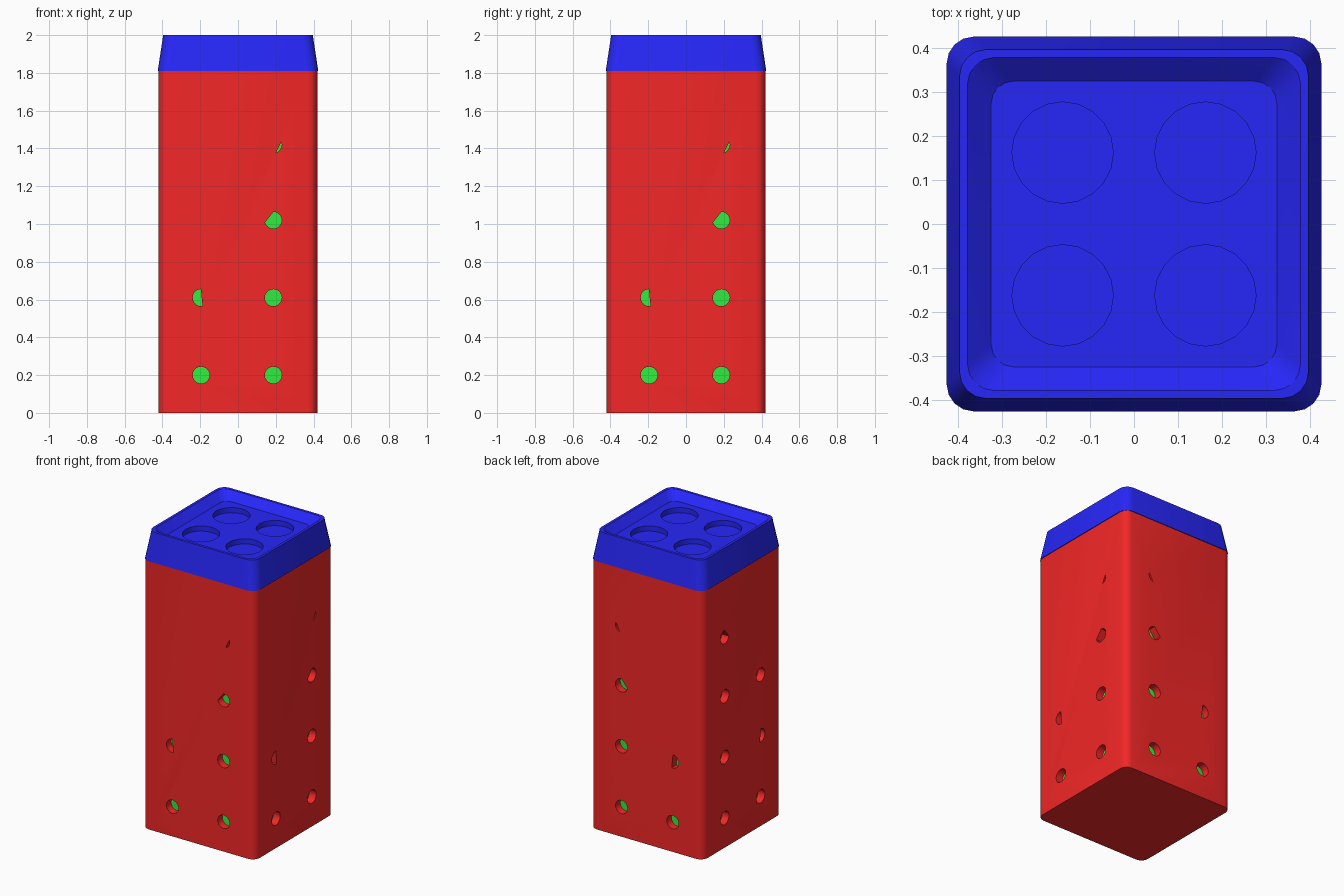
import bpy, bmesh, math
from mathutils import Vector, Matrix

if "Cube" in bpy.data.objects:
    bpy.data.objects.remove(bpy.data.objects["Cube"])


def material(name, rgb):
    m = bpy.data.materials.new(name)
    m.diffuse_color = (*rgb, 1)
    m.use_nodes = True
    m.node_tree.nodes["Principled BSDF"].inputs["Base Color"].default_value = m.diffuse_color
    return m


def finish(name, bm, mat=None):
    bmesh.ops.recalc_face_normals(bm, faces=bm.faces)
    me = bpy.data.meshes.new(name)
    bm.to_mesh(me)
    bm.free()
    ob = bpy.data.objects.new(name, me)
    bpy.context.collection.objects.link(ob)
    if mat:
        me.materials.append(mat)
    return ob


def loft(name, rings, mat=None, seg=4):
    """Stack rounded squares given as (half width, corner radius, z)."""
    bm = bmesh.new()
    loops = []
    for h, r, z in rings:
        loop = []
        for q in range(4):
            a0 = q * math.pi / 2
            c = Vector((h - r, h - r))
            c.rotate(Matrix.Rotation(a0, 2))
            for i in range(seg + 1):
                a = a0 + i / seg * math.pi / 2
                loop.append(bm.verts.new((c.x + r * math.cos(a), c.y + r * math.sin(a), z)))
        loops.append(loop)
    n = len(loops[0])
    for a, b in zip(loops, loops[1:]):
        for i in range(n):
            j = (i + 1) % n
            bm.faces.new((a[i], a[j], b[j], b[i]))
    bm.faces.new(loops[0])
    bm.faces.new(loops[-1])
    return finish(name, bm, mat)


def add_prism(bm, radius, sides, matrix, length, clip=None):
    """Round prism, optionally trimmed to the left of the line clip = (p, q)."""
    part = bmesh.new()
    bmesh.ops.create_circle(part, cap_ends=True, radius=radius, segments=sides)
    if clip:
        p, q = Vector((*clip[0], 0)), Vector((*clip[1], 0))
        d = q - p
        bmesh.ops.bisect_plane(part, geom=part.verts[:] + part.edges[:] + part.faces[:],
                               plane_co=p, plane_no=(d.y, -d.x, 0), clear_outer=True)
    ext = bmesh.ops.extrude_face_region(part, geom=part.faces[:])
    bmesh.ops.translate(part, vec=(0, 0, length),
                        verts=[v for v in ext["geom"] if isinstance(v, bmesh.types.BMVert)])
    # make sure both ends are closed
    bmesh.ops.holes_fill(part, edges=[e for e in part.edges if e.is_boundary], sides=0)
    bmesh.ops.transform(part, matrix=matrix, verts=part.verts)
    bmesh.ops.recalc_face_normals(part, faces=part.faces)
    me = bpy.data.meshes.new("tmp")
    part.to_mesh(me)
    part.free()
    bm.from_mesh(me)
    bpy.data.meshes.remove(me)


def cut(ob, cutter):
    cutter.hide_render = True
    mod = ob.modifiers.new("cut", 'BOOLEAN')
    mod.operation = 'DIFFERENCE'
    mod.solver = 'EXACT'
    mod.object = cutter
    bpy.context.view_layer.objects.active = ob
    bpy.ops.object.modifier_apply(modifier=mod.name)
    bpy.data.objects.remove(cutter)


def smooth(ob):
    bpy.ops.object.select_all(action='DESELECT')
    ob.select_set(True)
    bpy.context.view_layer.objects.active = ob
    bpy.ops.object.shade_smooth_by_angle(angle=math.radians(30))


red = material("red", (0.9, 0.02, 0.02))
blue = material("blue", (0.02, 0.02, 0.95))
green = material("green", (0.03, 0.85, 0.05))

# Body shell and the liner that shows through its holes
body = loft("body", [(0.42, 0.05, 0), (0.42, 0.05, 1.81)], red)
cut(body, loft("cavity", [(0.37, 0.04, 0.05), (0.37, 0.04, 1.78)]))
liner = loft("liner", [(0.368, 0.04, 0.052), (0.368, 0.04, 1.778)], green)

# Wall holes: (u, z, trim line relative to the hole centre)
half = ((-0.01 + 0.018, -0.05), (-0.002, 0.05))
upper = ((0.005, 0.05), (-0.047, -0.015))
sliver = ((0.048, 0.025), (0.013, -0.045))
base = [(-0.195, 0.2, None), (0.187, 0.2, None), (0.187, 0.61, None), (-0.195, 0.61, half)]
common = base + [(0.187, 1.02, upper), (0.187, 1.42, sliver)]
left = base + [(0.187, 1.02, None), (-0.195, 1.02, None), (0.187, 1.42, upper)]
# The sliver keeps the lower right side, so its line runs upward
right_of = {sliver: (sliver[0], sliver[1]), upper: upper}
sides = [((1, 0, 0), (0, -1, 0), common), ((1, 0, 0), (0, 1, 0), common),
         ((0, 1, 0), (1, 0, 0), common), ((0, 1, 0), (-1, 0, 0), left)]
bm = bmesh.new()
for u, n, holes in sides:
    u, n, z = Vector(u), Vector(n), Vector((0, 0, 1))
    for hu, hz, clip in holes:
        m = Matrix((u, z, n)).transposed().to_4x4()
        m.translation = u * hu + z * hz + n * 0.36
        add_prism(bm, 0.045, 20, m, 0.12, right_of.get(clip, clip))
cut(body, finish("hole_cutter", bm))

# Tapered cap with sunken top and four round pockets
cap = loft("cap", [(0.425, 0.06, 1.81), (0.396, 0.06, 2.0), (0.378, 0.06, 2.0),
                   (0.324, 0.05, 1.95)], blue)
bm = bmesh.new()
for x in (-0.162, 0.162):
    for y in (-0.162, 0.162):
        add_prism(bm, 0.115, 20, Matrix.Translation((x, y, 1.915)), 0.1)
cut(cap, finish("pocket_cutter", bm))

for ob in (body, liner, cap):
    smooth(ob)
